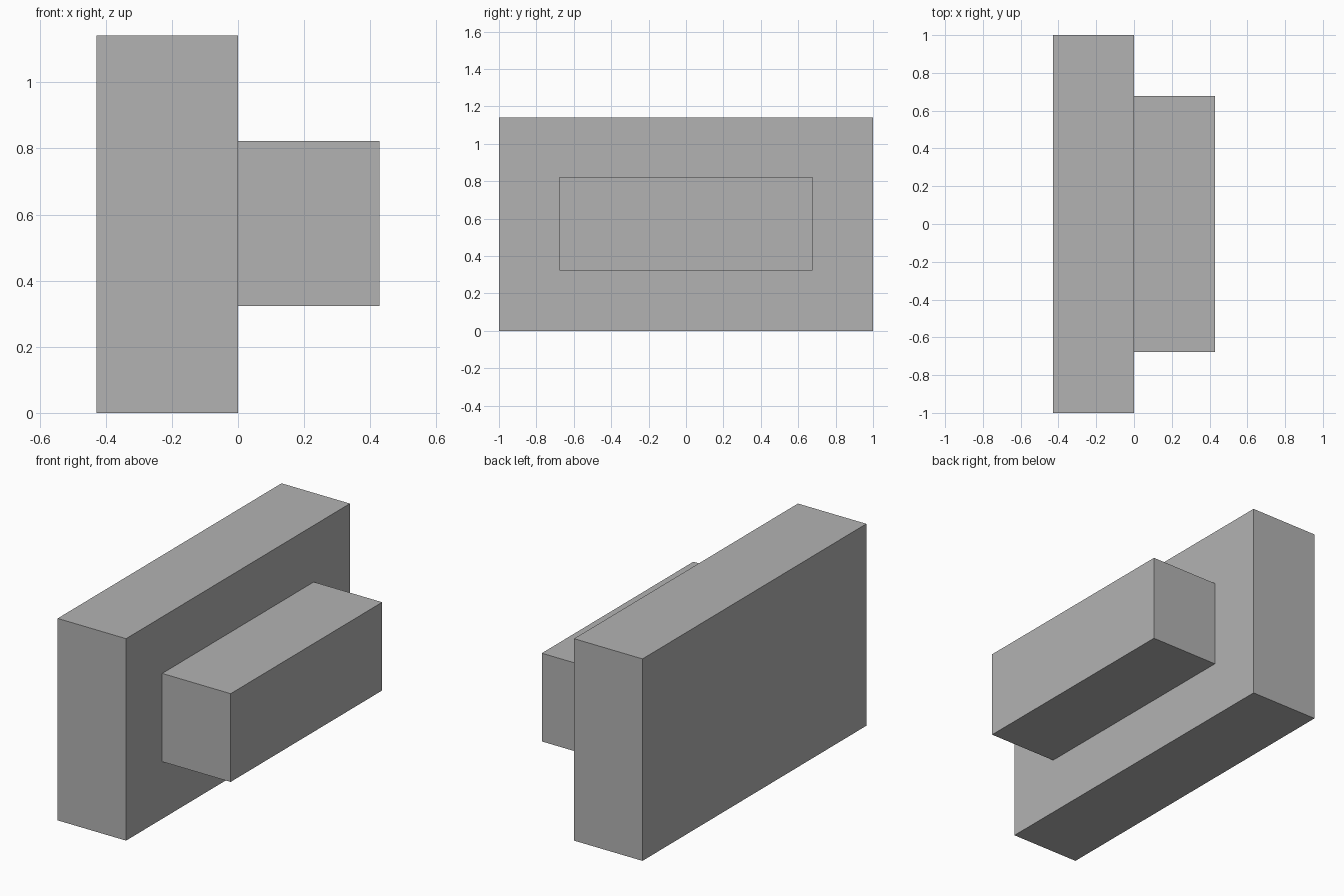
import bpy

default_cube = bpy.data.objects.get("Cube")
if default_cube:
    bpy.data.objects.remove(default_cube, do_unlink=True)

# Single plain grey
grey = bpy.data.materials.new("grey")
grey.use_nodes = True
grey.diffuse_color = (0.45, 0.45, 0.45, 1)
grey.node_tree.nodes["Principled BSDF"].inputs["Base Color"].default_value = (0.45, 0.45, 0.45, 1)


def box(name, low, high):
    """Flat-faced box between two opposite corners."""
    centre = [(a + b) / 2 for a, b in zip(low, high)]
    bpy.ops.mesh.primitive_cube_add(size=1, location=centre)
    obj = bpy.context.object
    obj.name = name
    obj.scale = [b - a for a, b in zip(low, high)]
    bpy.ops.object.transform_apply(location=False, rotation=False, scale=True)
    obj.data.materials.append(grey)
    return obj


# Upright slab on the right-hand side
box("back_slab", (-0.428, -1, 0), (0, 1, 1.142))

# Smaller block standing out from the middle of the slab
box("front_block", (0, -0.677, 0.323), (0.428, 0.677, 0.822))
